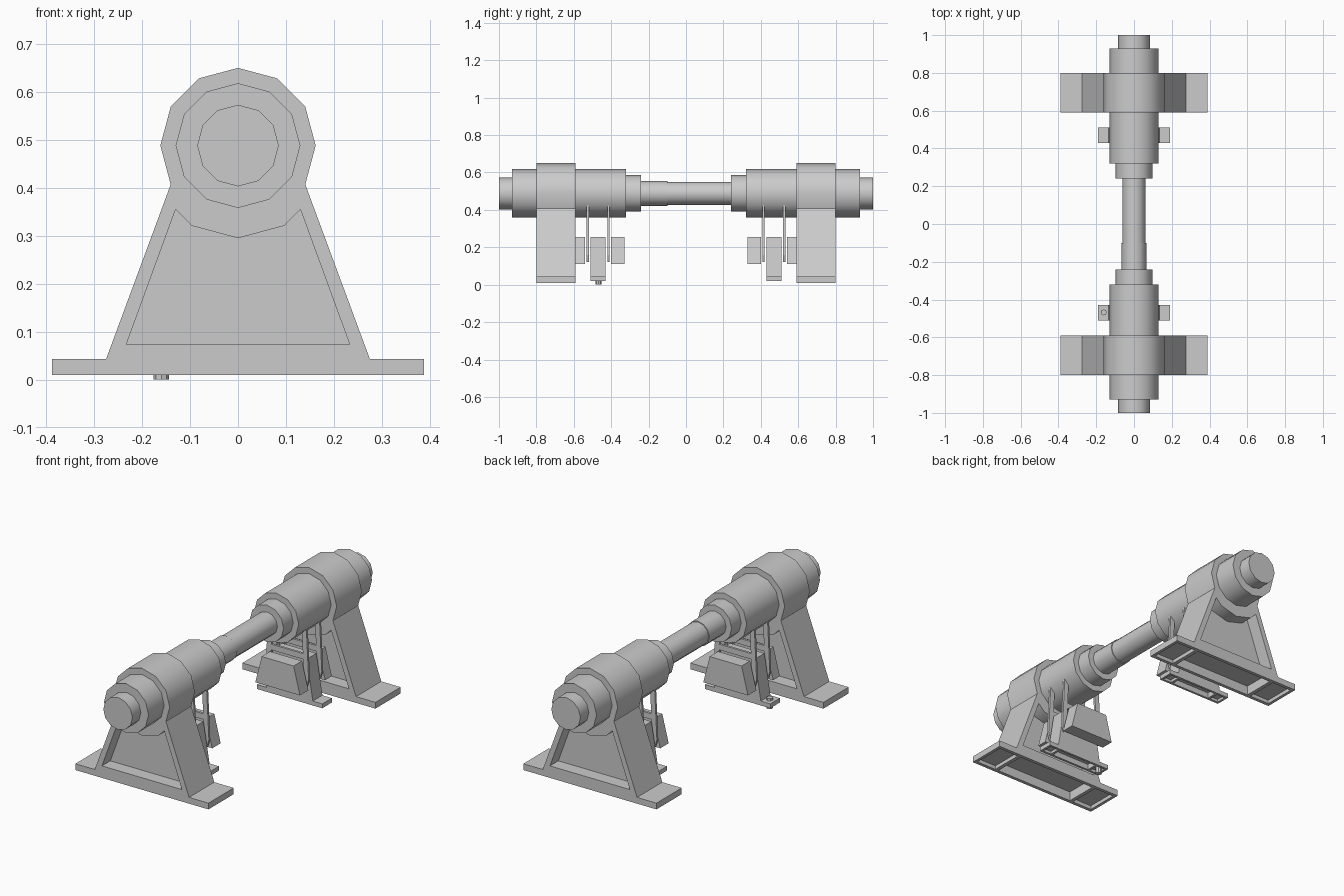
import bpy, bmesh
from math import sin, cos, pi, radians

if "Cube" in bpy.data.objects:
    bpy.data.objects.remove(bpy.data.objects["Cube"], do_unlink=True)

grey = bpy.data.materials.new("machine_grey")
grey.use_nodes = True
grey.diffuse_color = (0.6, 0.6, 0.6, 1)
grey.node_tree.nodes["Principled BSDF"].inputs["Base Color"].default_value = (0.6, 0.6, 0.6, 1)

AXIS = 0.488  # height of the shaft centre


def arc(radius, first, last):
    """Points on a twelve-sided ring, numbered from straight up, clockwise."""
    return [(radius * sin(i * pi / 6), AXIS + radius * cos(i * pi / 6))
            for i in range(first, last + 1)]


def mirrored(half):
    """Close a right-hand outline by mirroring it across x = 0."""
    return half + [(-x, z) for x, z in reversed(half) if x > 1e-5]


def prism(name, outline, y0, y1):
    """Extrude an (x, z) outline along y."""
    y0, y1 = min(y0, y1), max(y0, y1)
    bm = bmesh.new()
    face = bm.faces.new([bm.verts.new((x, y0, z)) for x, z in outline])
    new = bmesh.ops.extrude_face_region(bm, geom=[face])["geom"]
    for v in new:
        if isinstance(v, bmesh.types.BMVert):
            v.co.y = y1
    bmesh.ops.recalc_face_normals(bm, faces=bm.faces)
    mesh = bpy.data.meshes.new(name)
    bm.to_mesh(mesh)
    bm.free()
    mesh.materials.append(grey)
    obj = bpy.data.objects.new(name, mesh)
    bpy.context.collection.objects.link(obj)
    return obj


def activate(obj):
    bpy.ops.object.select_all(action="DESELECT")
    obj.select_set(True)
    bpy.context.view_layer.objects.active = obj


def smooth(obj):
    activate(obj)
    bpy.ops.object.shade_smooth_by_angle(angle=radians(35))


def cut(obj, outline, y0, y1):
    """Cut a prism out of an object."""
    cutter = prism("cutter", outline, y0, y1)
    cutter.hide_render = True
    activate(obj)
    mod = obj.modifiers.new("cut", "BOOLEAN")
    mod.operation = "DIFFERENCE"
    mod.solver = "EXACT"
    mod.object = cutter
    bpy.ops.object.modifier_apply(modifier=mod.name)
    bpy.data.objects.remove(cutter, do_unlink=True)


def box(x0, x1, z0, z1):
    return [(x0, z0), (x1, z0), (x1, z1), (x0, z1)]


def roller(name, radius, y0, y1):
    smooth(prism(name, arc(radius, 0, 11), y0, y1))


# Long shaft, slightly thicker on its front stretch
roller("shaft", 0.062, -0.25, 0.25)
roller("shaft_sleeve", 0.066, -0.25, -0.1)

for s, end in ((-1, "front"), (1, "back")):
    # Stepped bearing barrel
    roller(end + "_end_cap", 0.085, s * 0.92, s * 1.0)
    roller(end + "_barrel", 0.13, s * 0.32, s * 0.93)
    roller(end + "_inner_collar", 0.098, s * 0.24, s * 0.33)

    # Pedestal with round head, recessed faces and hollow underside
    ped = prism(end + "_pedestal", mirrored(
        arc(0.162, 0, 4) + [(0.275, 0.043), (0.388, 0.043), (0.388, 0.01)]),
        s * 0.59, s * 0.80)
    recess = mirrored([(0.233, 0.073), (0.13, 0.355)] + arc(0.193, 5, 6))
    cut(ped, recess, s * 0.58, s * 0.66)
    cut(ped, recess, s * 0.73, s * 0.81)
    cut(ped, box(-0.235, 0.235, 0, 0.06), s * 0.608, s * 0.782)
    for side in (-1, 1):
        cut(ped, box(side * 0.255, side * 0.372, 0, 0.03), s * 0.608, s * 0.782)
    smooth(ped)

    # Small stand under the barrel
    stand = prism(end + "_small_stand", mirrored(
        [(0.10, 0.255), (0.135, 0.043), (0.19, 0.043), (0.19, 0.02)]),
        s * 0.43, s * 0.51)
    cut(stand, box(-0.115, 0.115, 0, 0.05), s * 0.442, s * 0.498)
    for side in (-1, 1):
        cut(stand, box(side * 0.128, side * 0.178, 0, 0.035), s * 0.442, s * 0.498)

    # Tapered blocks on both sides of the stand
    block = mirrored([(0.093, 0.255), (0.13, 0.11)])
    prism(end + "_inner_block", block, s * 0.33, s * 0.40)
    prism(end + "_outer_block", block, s * 0.54, s * 0.595)

    # Thin hanger plates: two leaning legs and a crossbar
    for y, place in ((0.415, "inner"), (0.525, "outer")):
        for side, hand in ((-1, "right"), (1, "left")):
            leg = [(0.085, 0.43), (0.112, 0.425), (0.125, 0.16), (0.112, 0.12), (0.098, 0.16)]
            prism(f"{end}_{place}_{hand}_hanger", [(side * x, z) for x, z in leg],
                  s * (y - 0.006), s * (y + 0.006))
        prism(f"{end}_{place}_crossbar", box(-0.1, 0.1, 0.26, 0.29),
              s * (y - 0.006), s * (y + 0.006))

# Single foot bolt through the front stand
bpy.ops.mesh.primitive_cylinder_add(vertices=8, radius=0.016, depth=0.055,
                                    location=(-0.16, -0.468, 0.0275))
bolt = bpy.context.object
bolt.name = "foot_bolt"
bolt.data.materials.append(grey)
